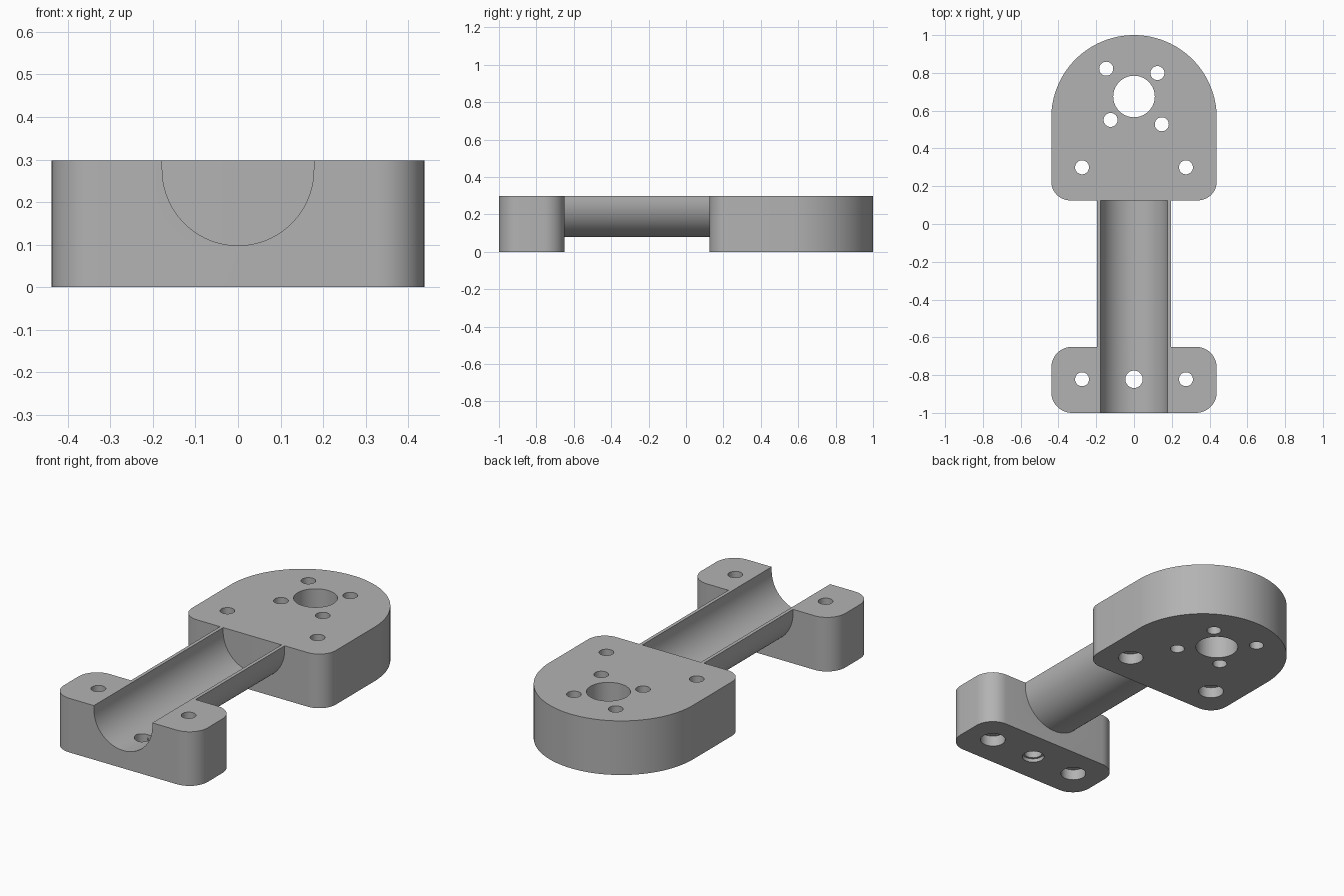
import bpy, bmesh
from math import pi, cos, sin, radians

cube = bpy.data.objects.get("Cube")
if cube:
    bpy.data.objects.remove(cube, do_unlink=True)

HEIGHT = 0.298
HALF_W = 0.438
FOOT_BACK, PLATE_FRONT = -0.65, 0.125
GROOVE_R, SHELL_R, AXIS_Z = 0.178, 0.197, 0.276

grey = bpy.data.materials.new("plain grey")
grey.use_nodes = True
colour = (0.45, 0.45, 0.45, 1)
grey.diffuse_color = colour
grey.node_tree.nodes["Principled BSDF"].inputs["Base Color"].default_value = colour


def arc(cx, cy, r, start, end, steps):
    angles = [radians(start + (end - start) * i / steps) for i in range(steps + 1)]
    return [(cx + r * cos(a), cy + r * sin(a)) for a in angles]


def finish(name, bm):
    bmesh.ops.recalc_face_normals(bm, faces=bm.faces)
    mesh = bpy.data.meshes.new(name)
    bm.to_mesh(mesh)
    bm.free()
    mesh.materials.append(grey)
    obj = bpy.data.objects.new(name, mesh)
    bpy.context.collection.objects.link(obj)
    return obj


def prism(name, points, low, high, along_y=False, caps=True):
    """Extrude an outline along z, or an x-z outline along y."""
    bm = bmesh.new()
    place = (lambda p, t: (p[0], t, p[1])) if along_y else (lambda p, t: (p[0], p[1], t))
    a = [bm.verts.new(place(p, low)) for p in points]
    b = [bm.verts.new(place(p, high)) for p in points]
    for i in range(len(points)):
        j = (i + 1) % len(points)
        bm.faces.new((a[i], a[j], b[j], b[i]))
    if caps:
        bm.faces.new(a)
        bm.faces.new(b)
    return finish(name, bm)


def drill(x, y, r, low=-0.1, high=0.5):
    return prism("drill", arc(x, y, r, 0, 350, 35), low, high)


def cut(obj, cutters):
    bpy.context.view_layer.objects.active = obj
    for cutter in cutters:
        mod = obj.modifiers.new("cut", "BOOLEAN")
        mod.operation = "DIFFERENCE"
        mod.solver = "EXACT"
        mod.object = cutter
        bpy.ops.object.modifier_apply(modifier=mod.name)
        bpy.data.objects.remove(cutter, do_unlink=True)


def bolt_holes(y):
    """Mirrored bolt holes, counterbored from below."""
    holes = []
    for x in (-0.275, 0.275):
        holes += [drill(x, y, 0.037), drill(x, y, 0.065, -0.1, 0.06)]
    return holes


# Rounded mounting plate with a central bore and four screw holes
corner = 0.1
inner = HALF_W - corner
outline = (arc(0, 1 - HALF_W, HALF_W, 0, 180, 64)
           + arc(-inner, PLATE_FRONT + corner, corner, 180, 270, 12)
           + arc(inner, PLATE_FRONT + corner, corner, 270, 360, 12))
plate = prism("mounting_plate", outline, 0, HEIGHT)
bore_y = 0.675
screws = [drill(s * d, bore_y + t * d, 0.037)
          for s, t, d in ((-1, 1, 0.147), (1, -1, 0.147), (1, 1, 0.124), (-1, -1, 0.124))]
cut(plate, [drill(0, bore_y, 0.11)] + screws + bolt_holes(0.3))

# Foot block with the groove running through it
corner = 0.11
inner = HALF_W - corner
outline = []
for cx, cy, start in ((inner, FOOT_BACK - corner, 0), (-inner, FOOT_BACK - corner, 90),
                      (-inner, -1 + corner, 180), (inner, -1 + corner, 270)):
    outline += arc(cx, cy, corner, start, start + 90, 12)
foot = prism("foot_block", outline, 0, HEIGHT)
groove_arc = arc(0, AXIS_Z, GROOVE_R, 180, 360, 48)
groove = prism("groove", [(-GROOVE_R, 0.5)] + groove_arc + [(GROOVE_R, 0.5)],
               -1.2, 0, along_y=True)
foot_y = -0.822
cut(foot, [groove, drill(0, foot_y, 0.046), drill(0, foot_y, 0.057, -0.1, 0.02)]
    + bolt_holes(foot_y))

# Open trough joining the two blocks
shell = ([(-SHELL_R, HEIGHT)] + arc(0, AXIS_Z, SHELL_R, 180, 360, 48)
         + [(SHELL_R, HEIGHT), (GROOVE_R, HEIGHT)] + groove_arc[::-1]
         + [(-GROOVE_R, HEIGHT)])
trough = prism("trough", shell, FOOT_BACK, PLATE_FRONT, along_y=True, caps=False)

# Smooth curved walls while keeping edges crisp
bpy.ops.object.select_all(action="DESELECT")
for obj in (plate, foot, trough):
    obj.select_set(True)
bpy.context.view_layer.objects.active = plate
bpy.ops.object.shade_smooth_by_angle(angle=radians(30))
